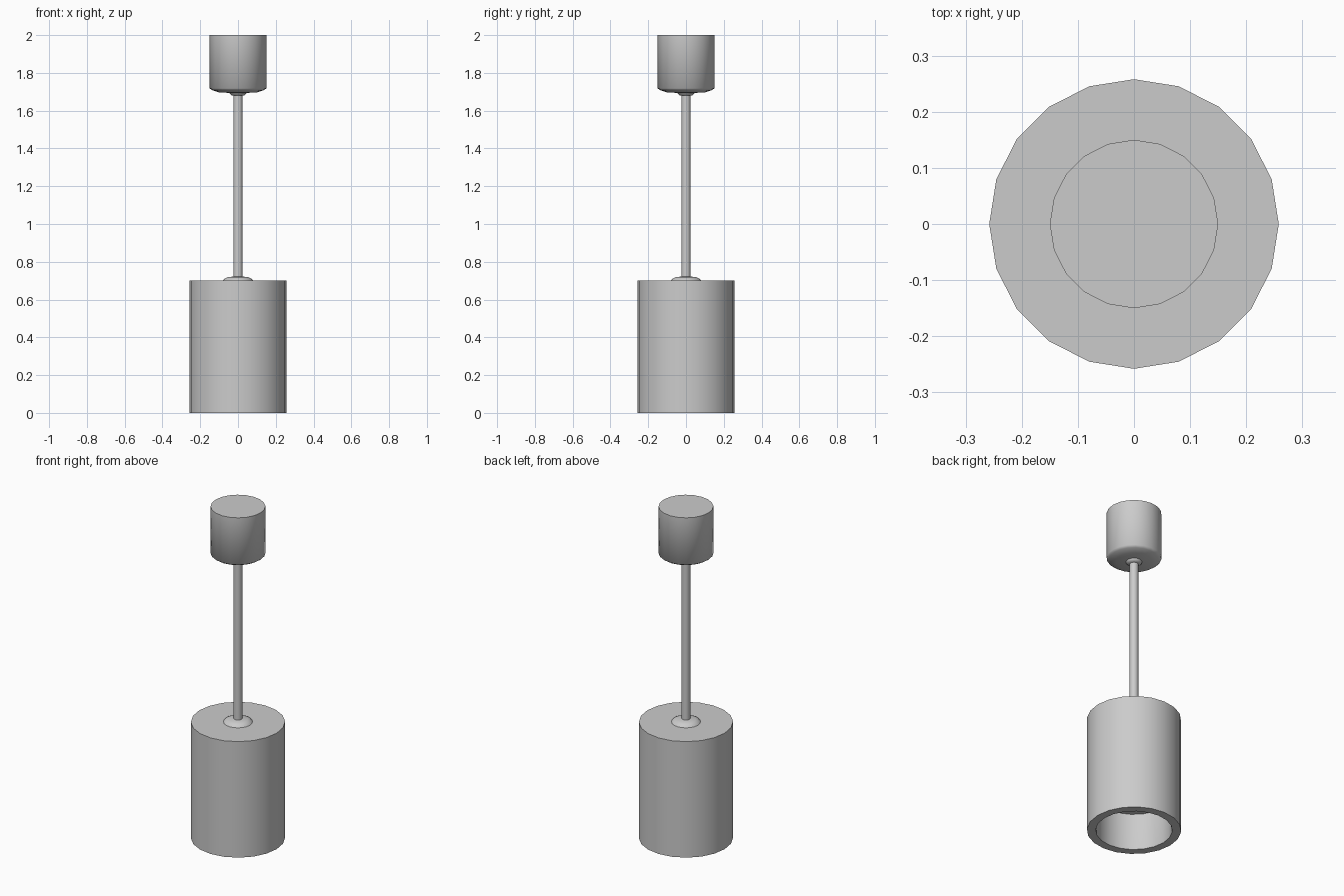
import bpy, bmesh, math

if "Cube" in bpy.data.objects:
    bpy.data.objects.remove(bpy.data.objects["Cube"])

SIDES = 20

def lathe(name, profile, angle=35):
    """Spin an (r, z) profile around z; r = 0 ends become closed tips."""
    bm = bmesh.new()
    rings = []
    for r, z in profile:
        if r == 0:
            rings.append([bm.verts.new((0, 0, z))] * SIDES)
        else:
            rings.append([bm.verts.new((r * math.cos(2 * math.pi * i / SIDES),
                                        r * math.sin(2 * math.pi * i / SIDES), z))
                          for i in range(SIDES)])
    for a, b in zip(rings, rings[1:]):
        for i in range(SIDES):
            j = (i + 1) % SIDES
            bm.faces.new(list(dict.fromkeys((a[i], a[j], b[j], b[i]))))
    bmesh.ops.recalc_face_normals(bm, faces=bm.faces)
    mesh = bpy.data.meshes.new(name)
    bm.to_mesh(mesh)
    bm.free()
    obj = bpy.data.objects.new(name, mesh)
    bpy.context.collection.objects.link(obj)
    bpy.ops.object.select_all(action='DESELECT')
    obj.select_set(True)
    bpy.context.view_layer.objects.active = obj
    bpy.ops.object.shade_smooth_by_angle(angle=math.radians(angle))
    return obj

# Cylindrical shade with a recess in its underside
lathe("shade", [(0, 0.70), (0.258, 0.70), (0.258, 0), (0.21, 0),
                (0.207, 0.012), (0.207, 0.22), (0, 0.22)])

# Low domed collar where the rod meets the shade
lathe("shade_collar", [(0.08, 0.70), (0.072, 0.71), (0.053, 0.72), (0, 0.722)], 60)

# Hanging rod
lathe("rod", [(0, 0.71), (0.024, 0.71), (0.024, 1.69), (0, 1.69)])

# Ceiling canopy with a softened lower edge
lathe("canopy", [(0, 2.0), (0.15, 2.0), (0.15, 1.718), (0.136, 1.708),
                 (0.10, 1.696), (0, 1.693)], 65)

# Small cable grip under the canopy
lathe("canopy_grip", [(0.046, 1.698), (0.042, 1.688), (0.033, 1.68), (0, 1.678)], 60)
